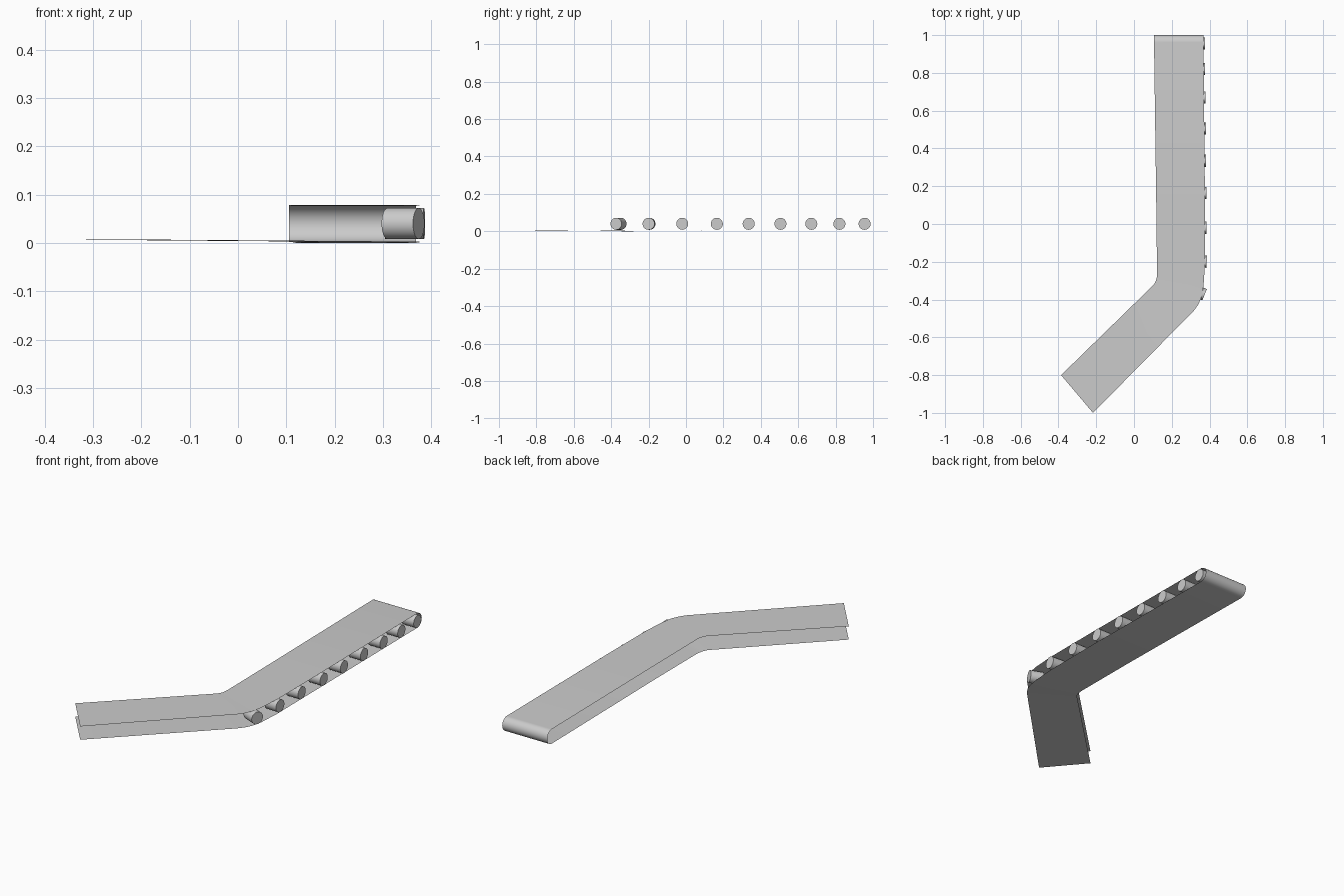
import bpy, bmesh, math
from mathutils import Vector, Matrix

if "Cube" in bpy.data.objects:
    bpy.data.objects.remove(bpy.data.objects["Cube"])

# Plan stations along the belt: left x, left y, right x, right y, bottom z, top z
STATIONS = [
    (-0.386, -0.800, -0.217, -1.000, 0.007, 0.0770),
    (0.100, -0.326, 0.317, -0.459, 0.003, 0.0770),
    (0.108, -0.316, 0.340, -0.427, 0.002, 0.0768),
    (0.115, -0.303, 0.357, -0.388, 0.001, 0.0766),
    (0.120, -0.287, 0.368, -0.330, 0.000, 0.0765),
    (0.122, -0.265, 0.376, -0.210, 0.001, 0.0765),
    (0.118, 0.100, 0.376, 0.100, 0.003, 0.0770),
    (0.106, 0.962, 0.368, 0.962, 0.002, 0.0780),
]


def finish(bm, name, angle=40):
    mesh = bpy.data.meshes.new(name)
    bm.to_mesh(mesh)
    bm.free()
    obj = bpy.data.objects.new(name, mesh)
    bpy.context.collection.objects.link(obj)
    bpy.ops.object.select_all(action='DESELECT')
    obj.select_set(True)
    bpy.context.view_layer.objects.active = obj
    bpy.ops.object.shade_smooth_by_angle(angle=math.radians(angle))
    return obj


# Belt: one thin sheet, out along the top, round the end and back underneath
def make_belt():
    rows = [((lx, ly, zt), (rx, ry, zt)) for lx, ly, rx, ry, zb, zt in STATIONS]
    lx, ly, rx, ry, zb, zt = STATIONS[-1]
    r, zc, steps = (zt - zb) / 2, (zt + zb) / 2, 16
    for i in range(1, steps):
        a = math.pi / 2 - math.pi * i / steps
        dy, z = r * math.cos(a), zc + r * math.sin(a)
        rows.append(((lx, ly + dy, z), (rx, ry + dy, z)))
    rows += [((lx, ly, zb), (rx, ry, zb)) for lx, ly, rx, ry, zb, zt in reversed(STATIONS)]
    bm = bmesh.new()
    verts = [(bm.verts.new(a), bm.verts.new(b)) for a, b in rows]
    for (a, b), (c, d) in zip(verts, verts[1:]):
        bm.faces.new((a, b, d, c))
    finish(bm, "conveyor_belt")


# Rollers: short capped stubs along the outer edge
def make_roller(name, x, y, tilt, length=0.07, radius=0.032):
    axis = Vector((math.cos(tilt), math.sin(tilt), 0))
    centre = Vector((x, y, 0.04)) - axis * length / 2
    bm = bmesh.new()
    matrix = Matrix.Translation(centre) @ axis.to_track_quat('Z', 'Y').to_matrix().to_4x4()
    bmesh.ops.create_cone(bm, cap_ends=True, segments=32, radius1=radius,
                          radius2=radius, depth=length, matrix=matrix)
    finish(bm, name)


make_belt()
make_roller("roller_bend", 0.374, -0.374, math.radians(-22))
for i, y in enumerate((-0.2, -0.02, 0.165, 0.335, 0.505, 0.67, 0.82, 0.955)):
    x = 0.385 - 0.011 * max(0, y) ** 1.2
    make_roller(f"roller_{i + 1}", x, y, math.radians(-4 if i == 0 else 0))
